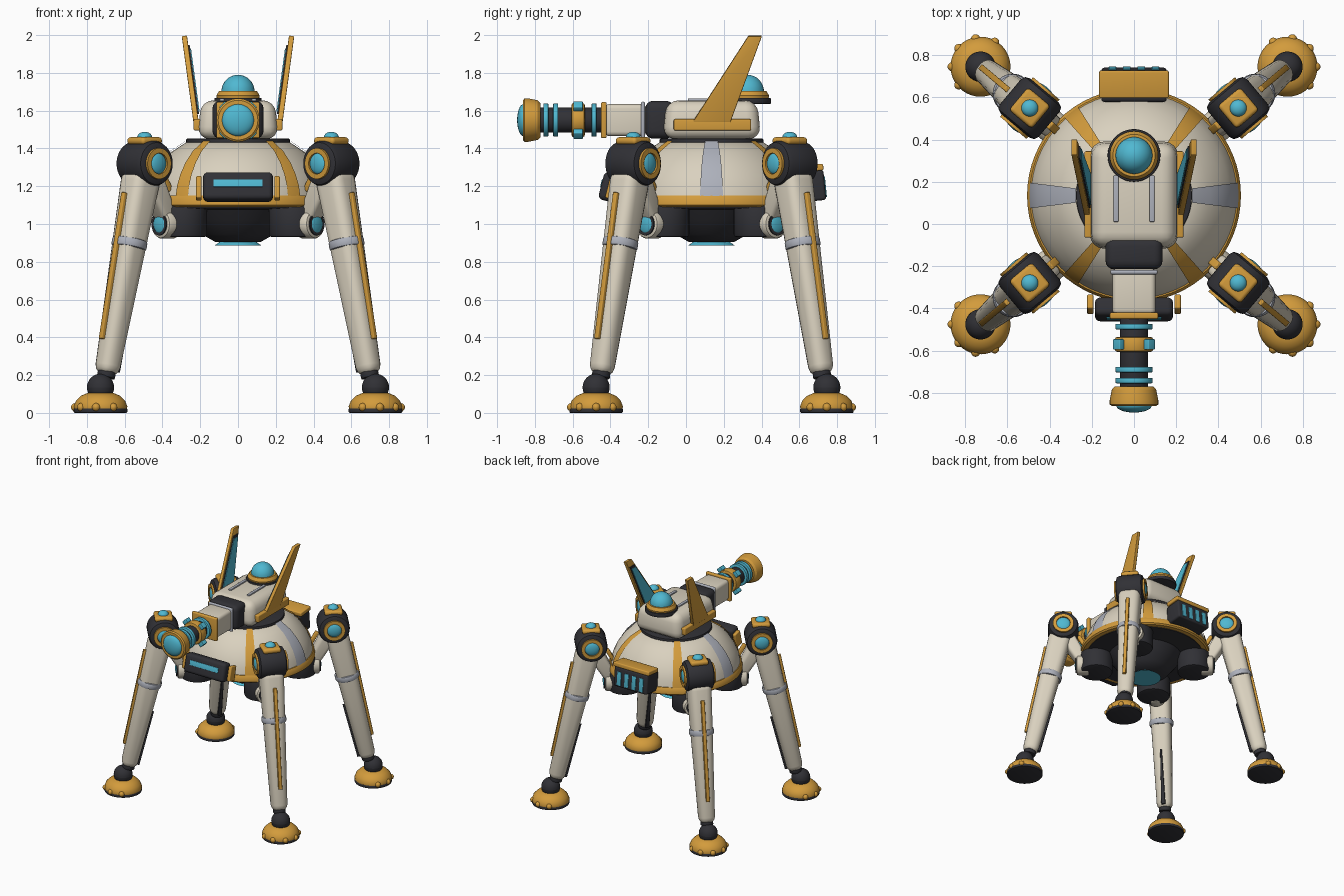
import bpy, bmesh
from math import pi, sin, cos, radians, atan2
from mathutils import Matrix, Vector

if "Cube" in bpy.data.objects:
    bpy.data.objects.remove(bpy.data.objects["Cube"])


def material(name, rgb):
    m = bpy.data.materials.new(name)
    m.use_nodes = True
    m.diffuse_color = (*rgb, 1)
    m.node_tree.nodes["Principled BSDF"].inputs["Base Color"].default_value = (*rgb, 1)
    return m


CREAM = material("cream armour", (.70, .64, .52))
GOLD = material("gold trim", (.65, .33, .045))
DARK = material("dark metal", (.03, .03, .036))
CYAN = material("cyan glow", (.08, .48, .64))
GREY = material("grey metal", (.42, .44, .50))

T = Matrix.Translation
R = Matrix.Rotation
BODY = T((0, .135, 0))


def finish(name, mat, bm, M):
    """Turn a bmesh into a placed object with smooth faces and sharp creases."""
    for f in bm.faces:
        f.smooth = True
    for e in bm.edges:
        e.smooth = len(e.link_faces) == 2 and e.calc_face_angle(0) < radians(33)
    me = bpy.data.meshes.new(name)
    bm.to_mesh(me)
    bm.free()
    me.materials.append(mat)
    ob = bpy.data.objects.new(name, me)
    ob.matrix_world = M
    bpy.context.collection.objects.link(ob)


def soften(bm, bevel):
    if bevel:
        bmesh.ops.bevel(bm, geom=bm.edges[:], offset=bevel, segments=4,
                        profile=.5, affect='EDGES', clamp_overlap=True)


def box(name, mat, size, M, bevel=.008):
    bm = bmesh.new()
    bmesh.ops.create_cube(bm, size=1)
    bmesh.ops.scale(bm, vec=size, verts=bm.verts)
    soften(bm, bevel)
    finish(name, mat, bm, M)


def taper(name, mat, z0, z1, low, high, M, bevel=.008):
    """Tapered bar; low and high are (centre x, half depth, half width)."""
    bm = bmesh.new()
    bmesh.ops.create_cube(bm, size=2)
    for v in bm.verts:
        c, hx, hy = high if v.co.z > 0 else low
        v.co = (c + v.co.x * hx, v.co.y * hy, z1 if v.co.z > 0 else z0)
    soften(bm, bevel)
    finish(name, mat, bm, M)


def lathe(name, mat, profile, M, start=0, sweep=2 * pi, steps=48):
    """Spin (radius, height) points about local z."""
    bm = bmesh.new()
    vs = [bm.verts.new((r * cos(start), r * sin(start), z)) for r, z in profile]
    es = [bm.edges.new(p) for p in zip(vs, vs[1:])]
    bmesh.ops.spin(bm, geom=vs + es, cent=(0, 0, 0), axis=(0, 0, 1),
                   angle=sweep, steps=steps)
    bmesh.ops.remove_doubles(bm, verts=bm.verts[:], dist=.0001)
    bmesh.ops.recalc_face_normals(bm, faces=bm.faces[:])
    if sweep < 6 and sum(f.normal.z for f in bm.faces) < 0:
        bmesh.ops.reverse_faces(bm, faces=bm.faces[:])
    finish(name, mat, bm, M)


def drum(name, mat, r, z0, z1, M, edge=.006):
    lathe(name, mat, [(0, z0), (r - edge, z0), (r - edge * .3, z0 + edge * .3), (r, z0 + edge),
                      (r, z1 - edge), (r - edge * .3, z1 - edge * .3), (r - edge, z1), (0, z1)], M)


def ring(name, mat, r_in, r_out, z0, z1, M):
    lathe(name, mat, [(r_in, z0), (r_out, z0), (r_out, z1), (r_in, z1), (r_in, z0)], M)


def dome(name, mat, r, h, M, n=8):
    pts = [(r * cos(i * pi / 2 / n), h * sin(i * pi / 2 / n)) for i in range(n + 1)]
    lathe(name, mat, [(0, 0)] + pts, M, steps=32)


def prism(name, mat, outline, thick, M, bevel=0):
    """Extrude a (y, z) outline along local x."""
    bm = bmesh.new()
    face = bm.faces.new([bm.verts.new((-thick / 2, y, z)) for y, z in outline])
    new = bmesh.ops.extrude_face_region(bm, geom=[face])["geom"]
    bmesh.ops.translate(bm, vec=(thick, 0, 0), verts=[g for g in new if isinstance(g, bmesh.types.BMVert)])
    bmesh.ops.recalc_face_normals(bm, faces=bm.faces[:])
    soften(bm, bevel)
    finish(name, mat, bm, M)


# Hull: dome, rim, belly
shell = [(.49, 1.14), (.478, 1.2), (.452, 1.26), (.412, 1.32), (.355, 1.38), (.27, 1.435)]
lathe("hull_dome", CREAM, shell + [(0, 1.44)], BODY, steps=64)
lathe("hull_rim", GOLD, [(.44, 1.09), (.495, 1.09), (.507, 1.1), (.507, 1.13), (.495, 1.15), (.44, 1.152)], BODY, steps=64)
lathe("belly", DARK, [(.46, 1.12), (.46, 1.085), (.29, 1.078), (.25, 1.02), (.19, .945), (.12, .905), (0, .905)], BODY)
lathe("belly_lamp", CYAN, [(.09, .91), (.125, .885), (0, .885)], BODY)
drum("turret_ring", DARK, .275, 1.425, 1.452, BODY)

# Hull panels lying on the dome
raised = [(r + .006, z + .005) for r, z in shell]
for deg in (53, 127, 233, 307):
    lathe("hull_stripe", GOLD, raised, BODY, radians(deg - 4.7), radians(9.4), 6)
for deg in (0, 180):
    lathe("side_panel", GREY, raised, BODY, radians(deg - 7), radians(14), 6)

# Front lamp
F = T((0, -.405, 1.195)) @ R(-.25, 4, 'X')
box("front_lamp_housing", DARK, (.37, .09, .15), F, .025)
box("front_lamp", CYAN, (.26, .01, .04), F @ T((0, -.044, .01)), .002)
for s in (-1, 1):
    box("front_lamp_bracket", GOLD, (.03, .07, .12), F @ T((s * .207, .025, 0)))

# Rear vent
V = T((0, .66, 1.2)) @ R(.1, 4, 'X')
box("rear_vent", DARK, (.31, .15, .16), V, .015)
box("rear_vent_hood", GOLD, (.33, .13, .035), V @ T((0, .012, .095)), .008)
for i in range(4):
    box("rear_vent_slat", CYAN, (.036, .01, .11), V @ T(((i - 1.5) * .068, .075, -.01)), .002)

# Turret
taper("turret", CREAM, 1.45, 1.655, (0, .215, .26), (0, .195, .24), T((0, .137, 0)), .065)
box("mantlet", DARK, (.27, .15, .2), T((0, -.14, 1.552)), .04)
for s in (-1, 1):
    box("roof_rail", GREY, (.025, .22, .016), T((s * .085, .12, 1.657)), .005)
S = T((0, .325, 0))
drum("sensor_base", DARK, .125, 1.635, 1.668, S)
lathe("sensor_collar", GOLD, [(0, 1.665), (.112, 1.665), (.115, 1.68), (.1, 1.705), (0, 1.705)], S)
dome("sensor_dome", CYAN, .088, .09, S @ T((0, 0, 1.7)))

# Cannon, built along its own axis
C = T((0, 0, 1.55)) @ R(pi / 2, 4, 'X')
box("barrel_cuff", GREY, (.225, .195, .022), C @ T((0, 0, .228)), .01)
box("barrel_sleeve", CREAM, (.205, .17, .22), C @ T((0, 0, .32)), .025)
box("barrel_collar", GOLD, (.23, .19, .03), C @ T((0, 0, .435)), .008)
drum("barrel_core", DARK, .066, .42, .8, C)
for z in (.487, .69, .742):
    drum("barrel_coil", CYAN, .088, z - .013, z + .013, C, .004)
drum("barrel_clamp", GOLD, .09, .536, .606, C, .01)
for k in range(4):
    box("clamp_light", CYAN, (.032, .046, .05), C @ R((k + .5) * pi / 2, 4, 'Z') @ T((.104, 0, .571)), .005)
lathe("muzzle", GOLD, [(0, .77), (.09, .77), (.105, .785), (.115, .835), (.115, .855), (.105, .863), (0, .863)], C)
dome("muzzle_lens", CYAN, .085, .034, C @ T((0, 0, .86)))

# Fins leaning outward, with lit inner panels
fin = [(.035, 1.54), (.235, 1.54), (.402, 2), (.33, 2)]
mid = Vector((.24, 1.74))


def shrunk(k):
    return [mid + (Vector(p) - mid) * k for p in fin]


for s in (-1, 1):
    N = T((s * .22, 0, 1.525)) @ R(s * .135, 4, 'Y') @ T((0, 0, -1.525))
    box("fin_foot", GOLD, (.04, .41, .06), T((s * .215, .14, 1.525)))
    prism("fin", GOLD, fin, .028, N, .004)
    prism("fin_frame", DARK, shrunk(.8), .009, N @ T((-s * .017, 0, 0)))
    prism("fin_panel", CYAN, shrunk(.73), .008, N @ T((-s * .022, 0, 0)))


# Legs: local x points away from the hull
def half(z):
    return .061 + .026 * z


top, ankle = Vector((.665, 0, 1.27)), Vector((.91, 0, .2))
lean = top - ankle
n = lean.length
for deg in (40, 140, 220, 320):
    L = BODY @ R(radians(deg), 4, 'Z')
    # Hip pod with an outward lens, and strut up to the shoulder
    drum("hip_pod", DARK, .13, .93, 1.1, L @ T((.385, 0, 0)), .015)
    H = L @ T((.54, 0, 1)) @ R(pi / 2, 4, 'Y')
    drum("hip_knuckle", CREAM, .078, -.1, 0, H, .015)
    ring("hip_ring", DARK, .045, .06, -.01, .008, H)
    dome("hip_lens", CYAN, .05, .015, H)
    taper("hip_strut", CREAM, 0, .31, (0, .045, .05), (0, .06, .065),
          L @ T((.48, 0, 1.01)) @ R(.52, 4, 'Y'), .025)
    box("strut_trim", GOLD, (.03, .04, .1), L @ T((.5, 0, 1.22)) @ R(.52, 4, 'Y'))
    # Shoulder
    J = L @ T((.645, 0, 1.32))
    drum("shoulder", DARK, .12, -.108, .108, J @ R(pi / 2, 4, 'X'), .03)
    for s in (-1, 1):
        E = J @ R(s * pi / 2, 4, 'X')
        ring("shoulder_ring", GOLD, .055, .082, .1, .122, E)
        dome("shoulder_lens", CYAN, .056, .022, E @ T((0, 0, .106)))
    box("shoulder_pad", GOLD, (.14, .14, .04), J @ T((0, 0, .12)), .018)
    dome("shoulder_lamp", CYAN, .04, .03, J @ T((0, 0, .138)))
    # Shin with trim
    K = L @ T(ankle) @ R(atan2(lean.x, lean.z), 4, 'Y')
    taper("shin", CREAM, 0, n, (0, half(0), half(0)), (0, half(n), half(n)), K, .052)
    taper("shin_trim", GOLD, .18, .97, (half(.18), .02, .014), (half(.97), .02, .014), K, .005)
    taper("shin_inner_trim", DARK, .03, .48, (-half(.03), .015, .016), (-half(.48), .015, .006), K, .003)
    drum("shin_band", GREY, .094, .69, .738, K, .01)
    drum("ankle_cap", DARK, .048, -.015, .03, K)
    # Foot
    P = L @ T((.95, 0, 0))
    for flip in (0, pi):
        dome("ankle_ball", DARK, .072, .072, P @ T((0, 0, .135)) @ R(flip, 4, 'X'))
    drum("foot_sole", DARK, .142, 0, .025, P)
    lathe("foot", GOLD, [(0, .022), (.14, .022), (.142, .035), (.13, .065), (.105, .09), (.07, .105), (0, .105)], P)
    for k in range(-2, 3):
        dome("foot_stud", GOLD, .022, .024, P @ R(radians(40 * k), 4, 'Z') @ T((.132, 0, .03)) @ R(pi / 2, 4, 'Y'))
